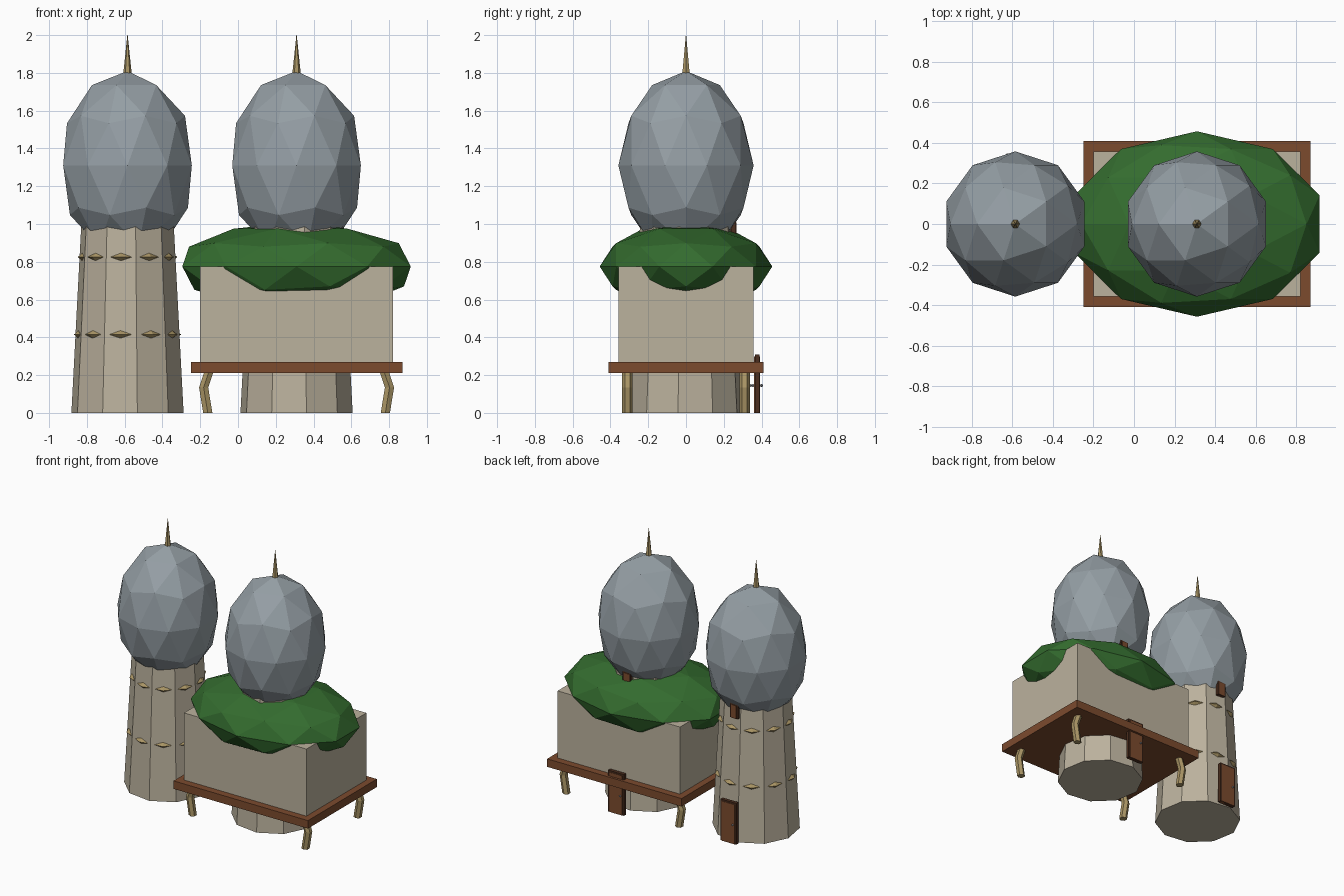
import bpy, bmesh
from math import radians, sin, cos, pi
from mathutils import Matrix, Vector

cube = bpy.data.objects.get("Cube")
if cube:
    bpy.data.objects.remove(cube, do_unlink=True)


def material(name, rgb):
    m = bpy.data.materials.new(name)
    m.use_nodes = True
    m.diffuse_color = (*rgb, 1)
    m.node_tree.nodes["Principled BSDF"].inputs["Base Color"].default_value = (*rgb, 1)
    return m


STONE = material("pale stone", (0.50, 0.445, 0.34))
SLATE = material("slate grey", (0.30, 0.345, 0.375))
LEAF = material("leaf green", (0.034, 0.15, 0.028))
WOOD = material("brown wood", (0.20, 0.07, 0.027))
DARK = material("dark wood", (0.07, 0.027, 0.013))
HORN = material("dull gold", (0.40, 0.30, 0.13))
METAL = material("knob grey", (0.35, 0.35, 0.37))


def finish(name, bm, mat):
    bmesh.ops.recalc_face_normals(bm, faces=bm.faces)
    mesh = bpy.data.meshes.new(name)
    bm.to_mesh(mesh)
    bm.free()
    mesh.materials.append(mat)
    ob = bpy.data.objects.new(name, mesh)
    bpy.context.collection.objects.link(ob)
    return ob


def place(loc, scale, turn=0):
    return (Matrix.Translation(loc) @ Matrix.Diagonal((*scale, 1))
            @ Matrix.Rotation(turn, 4, 'Z'))


def box(name, x, y, z, mat):
    """Box from (min, max) spans on each axis."""
    spans = (x, y, z)
    bm = bmesh.new()
    bmesh.ops.create_cube(bm, size=1, matrix=place(
        [(a + b) / 2 for a, b in spans], [b - a for a, b in spans]))
    return finish(name, bm, mat)


def ball(name, loc, scale, mat, detail=2):
    bm = bmesh.new()
    bmesh.ops.create_icosphere(bm, subdivisions=detail, radius=1,
                               matrix=place(loc, scale, pi))
    return finish(name, bm, mat)


def loft(name, rings, sides, start, mat):
    """Closed tube through (x, y, z, radius) rings."""
    bm = bmesh.new()
    loops = []
    for x, y, z, r in rings:
        angles = [start + 2 * pi * i / sides for i in range(sides)]
        loops.append([bm.verts.new((x + r * cos(a), y + r * sin(a), z)) for a in angles])
    for low, high in zip(loops, loops[1:]):
        for i in range(sides):
            j = (i + 1) % sides
            bm.faces.new((low[i], low[j], high[j], high[i]))
    bm.faces.new(loops[0][::-1])
    bm.faces.new(loops[-1])
    return finish(name, bm, mat)


def studs(name, cx, z, reach):
    """Ring of flattened diamonds, one per tower face."""
    bm = bmesh.new()
    for k in range(10):
        a = radians(-98 + 36 * k)
        m = (Matrix.Translation((cx + reach * cos(a), reach * sin(a), z))
             @ Matrix.Rotation(a, 4, 'Z') @ Matrix.Diagonal((0.024, 0.06, 0.021, 1)))
        tips = [bm.verts.new(m @ Vector(p)) for p in
                ((1, 0, 0), (0, 1, 0), (-1, 0, 0), (0, -1, 0), (0, 0, 1), (0, 0, -1))]
        for i in range(4):
            j = (i + 1) % 4
            bm.faces.new((tips[i], tips[j], tips[4]))
            bm.faces.new((tips[j], tips[i], tips[5]))
    finish(name, bm, HORN)


def door(name, cx, y, z0, z1, half, knobs):
    """Dark frame with a lighter leaf showing on both sides."""
    box(name + "_frame", (cx - half, cx + half), (y - 0.013, y + 0.013), (z0, z1), DARK)
    rim = 0.012
    box(name + "_leaf", (cx - half + rim, cx + half - rim),
        (y - 0.016, y + 0.016), (z0, z1 - rim), WOOD)
    if knobs:
        for side in (-1, 1):
            ball(name + "_knob", (cx - 0.04, y + side * 0.022, 0.145),
                 (0.008, 0.01, 0.008), METAL, 1)


# Two towers with domes, spikes, doors and upper hatches
for name, cx, door_y in (("right", -0.585, 0.318), ("left", 0.31, 0.377)):
    loft(name + "_tower", [(cx, 0, 0, 0.30), (cx, 0, 1.0, 0.247)], 10, radians(-80), STONE)
    ball(name + "_dome", (cx, 0, 1.31), (0.358, 0.358, 0.5), SLATE)
    loft(name + "_spike", [(cx, 0, 1.79, 0.023), (cx, 0, 2.0, 0.001)], 6, 0, HORN)
    studs(name + "_lower_studs", cx, 0.415, 0.264)
    studs(name + "_upper_studs", cx, 0.825, 0.243)
    door(name + "_door", cx, door_y, 0.0, 0.31, 0.066, True)
    door(name + "_hatch", cx, 0.252, 0.91, 1.02, 0.033, False)

# House on its platform, with a rounded green roof
box("house_walls", (-0.20, 0.82), (-0.357, 0.357), (0.27, 0.775), STONE)
box("platform", (-0.25, 0.87), (-0.41, 0.41), (0.21, 0.27), WOOD)
ball("green_roof", (0.31, 0, 0.775), (0.636, 0.457, 0.235), LEAF)

# Bent legs under the platform corners
for sx, side in ((-1, "right"), (1, "left")):
    for y, end in ((-0.31, "front"), (0.31, "back")):
        path = ((0.47, 0.0), (0.492, 0.135), (0.465, 0.215))
        loft(f"{end}_{side}_leg", [(0.31 + sx * off, y, z, 0.028) for off, z in path],
             6, pi / 6, HORN)
